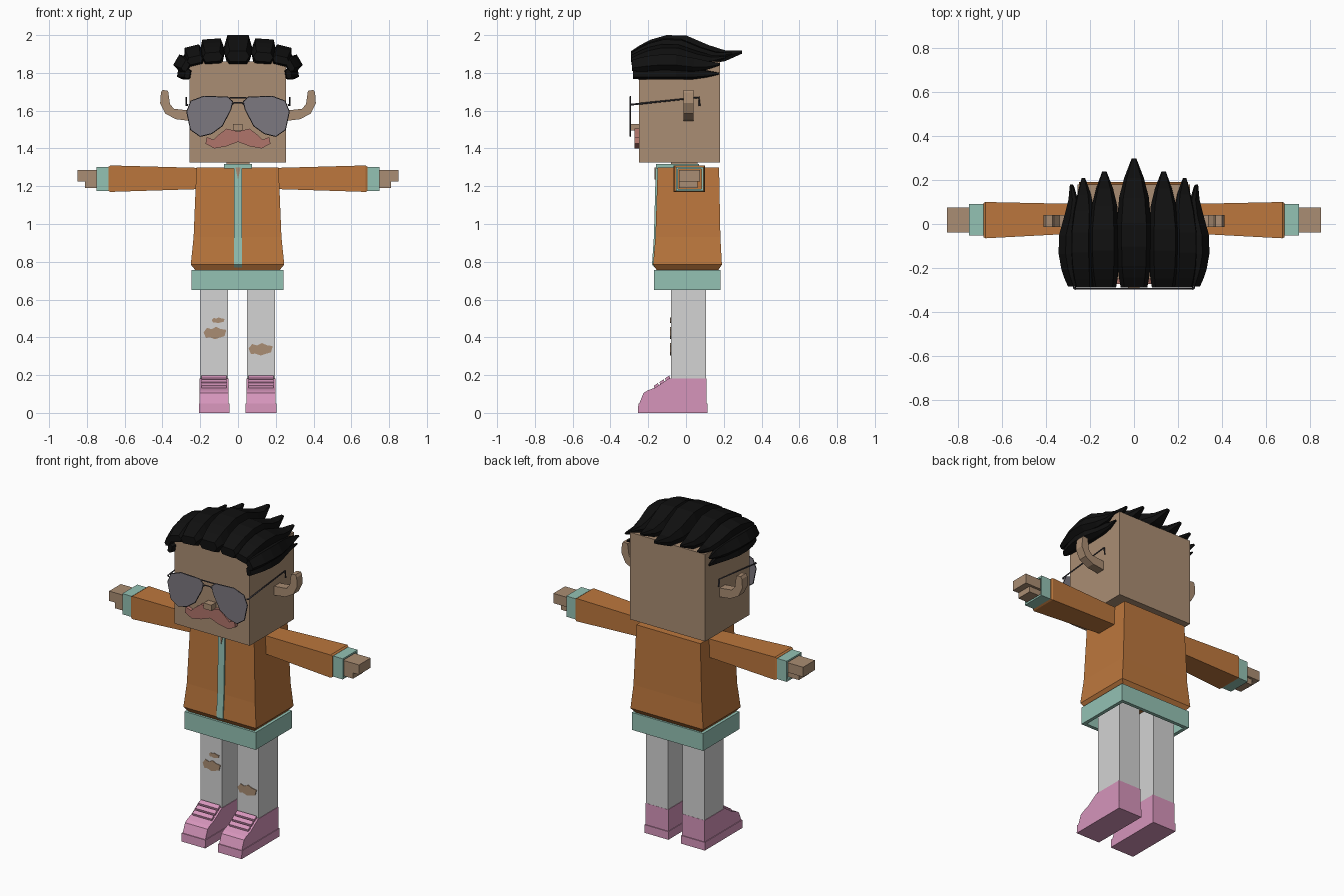
import bpy, bmesh
from math import radians, sin, cos
from mathutils import Vector

cube = bpy.data.objects.get("Cube")
if cube:
    bpy.data.objects.remove(cube, do_unlink=True)


def material(name, rgb):
    lin = [((c / 255 + 0.055) / 1.055) ** 2.4 for c in rgb]
    m = bpy.data.materials.new(name)
    m.use_nodes = True
    m.diffuse_color = (*lin, 1)
    node = next(n for n in m.node_tree.nodes if n.type == 'BSDF_PRINCIPLED')
    node.inputs["Base Color"].default_value = (*lin, 1)
    node.inputs["Roughness"].default_value = 0.8
    return m


SKIN = material("skin", (170, 141, 115))
ORANGE = material("orange cloth", (188, 119, 61))
TEAL = material("teal trim", (148, 194, 180))
GREY = material("light grey denim", (211, 211, 211))
PINK = material("pink shoe", (214, 149, 187))
HAIR = material("black hair", (16, 16, 16))
LENS = material("grey lens", (124, 120, 128))
WIRE = material("dark wire", (62, 60, 66))
ROSE = material("rose moustache", (176, 117, 107))


def loft(name, rings, mat, caps=True, wall=0):
    """Skin a list of point rings; an open tube can get a wall thickness."""
    bm = bmesh.new()
    loops = [[bm.verts.new(p) for p in ring] for ring in rings]
    n = len(loops[0])
    for a, b in zip(loops, loops[1:]):
        for i in range(n):
            j = (i + 1) % n
            bm.faces.new((a[i], a[j], b[j], b[i]))
    if caps:
        bm.faces.new(loops[0])
        bm.faces.new(loops[-1])
    bmesh.ops.recalc_face_normals(bm, faces=bm.faces)
    me = bpy.data.meshes.new(name)
    bm.to_mesh(me)
    bm.free()
    me.materials.append(mat)
    ob = bpy.data.objects.new(name, me)
    bpy.context.collection.objects.link(ob)
    if wall:
        mod = ob.modifiers.new("wall", 'SOLIDIFY')
        mod.thickness = wall
        mod.offset = -1
    return ob


def rect_z(z, x0, x1, y0, y1):
    return [(x0, y0, z), (x1, y0, z), (x1, y1, z), (x0, y1, z)]


def rect_x(x, y0, y1, z0, z1):
    return [(x, y0, z0), (x, y1, z0), (x, y1, z1), (x, y0, z1)]


def box(name, x, y, z, mat):
    return loft(name, [rect_z(h, *x, *y) for h in z], mat)


def prism_y(name, pts, y0, y1, mat):
    """Outline in x, z pushed through y."""
    return loft(name, [[(x, y, z) for x, z in pts] for y in (y0, y1)], mat)


def prism_x(name, pts, x0, x1, mat):
    """Outline in y, z pushed through x."""
    return loft(name, [[(x, y, z) for y, z in pts] for x in (x0, x1)], mat)


def wire(name, pts, radius, closed=False):
    cu = bpy.data.curves.new(name, 'CURVE')
    cu.dimensions = '3D'
    cu.bevel_depth = radius
    cu.bevel_resolution = 0
    cu.use_fill_caps = True
    sp = cu.splines.new('POLY')
    sp.points.add(len(pts) - 1)
    for p, co in zip(sp.points, pts):
        p.co = (*co, 1)
    sp.use_cyclic_u = closed
    cu.materials.append(WIRE)
    ob = bpy.data.objects.new(name, cu)
    bpy.context.collection.objects.link(ob)


# Head, neck and nose
box("head", (-0.257, 0.255), (-0.25, 0.18), (1.325, 1.86), SKIN)
box("neck", (-0.06, 0.06), (-0.08, 0.06), (1.28, 1.33), SKIN)
box("nose", (-0.027, 0.025), (-0.295, -0.24), (1.495, 1.53), SKIN)

# Moustache
half = [(0.06, 1.505), (0.1, 1.475), (0.13, 1.447), (0.165, 1.46), (0.172, 1.425),
        (0.125, 1.40), (0.06, 1.412)]
outline = [(0, 1.49)] + half + [(0, 1.435)] + [(-x, z) for x, z in reversed(half)]
prism_y("moustache", outline, -0.272, -0.245, ROSE)

# Jacket with trim
loft("jacket", [rect_z(0.755, -0.225, 0.22, -0.155, 0.17),
                rect_z(0.785, -0.25, 0.245, -0.174, 0.19),
                rect_z(0.93, -0.235, 0.23, -0.162, 0.182),
                rect_z(1.30, -0.22, 0.215, -0.15, 0.175)], ORANGE)
loft("waistband", [rect_z(z, -0.245, 0.24, -0.17, 0.183) for z in (0.65, 0.757)],
     TEAL, caps=False, wall=0.03)
prism_x("zip_strip", [(-0.15, 0.755), (-0.18, 0.785), (-0.17, 0.93), (-0.16, 1.30), (-0.14, 1.30)],
        -0.022, 0.022, TEAL)
loft("collar", [rect_z(z, -0.075, 0.075, -0.16, 0.07) for z in (1.295, 1.318)],
     TEAL, caps=False, wall=0.02)
prism_y("collar_opening", [(0, 1.235), (0.014, 1.30), (-0.014, 1.30)], -0.166, -0.158, SKIN)

lens_outline = [(0.27, 1.595), (0.248, 1.65), (0.18, 1.675), (0.055, 1.67), (0.03, 1.648),
                (0.04, 1.605), (0.085, 1.52), (0.14, 1.48), (0.2, 1.465), (0.25, 1.5)]
ear_outline = [(0.40, 1.71), (0.37, 1.705), (0.36, 1.635), (0.34, 1.61), (0.25, 1.60),
               (0.25, 1.545), (0.33, 1.555), (0.385, 1.585), (0.412, 1.64), (0.408, 1.695)]
sole = [(0.113, 0), (-0.255, 0), (-0.252, 0.05), (0.113, 0.05)]
upper = [(0.108, 0.05), (-0.247, 0.05), (-0.225, 0.105), (-0.205, 0.118), (-0.16, 0.135),
         (-0.09, 0.182), (0.108, 0.182)]

for side, s in (("left", 1), ("right", -1)):
    # Ear
    prism_y(side + "_ear", [(s * x, z) for x, z in ear_outline], -0.013, 0.04, SKIN)

    # Glasses
    lens = [(s * x, z) for x, z in lens_outline]
    prism_y(side + "_lens", lens, -0.298, -0.292, LENS)
    wire(side + "_rim", [(x, -0.295, z) for x, z in lens], 0.004, True)
    wire(side + "_temple", [(s * 0.265, -0.295, 1.63), (s * 0.274, -0.29, 1.632),
                            (s * 0.274, 0.068, 1.67), (s * 0.274, 0.072, 1.625)], 0.005)

    # Sleeve, cuff and hand
    loft(side + "_sleeve", [rect_x(s * 0.2, -0.04, 0.09, 1.185, 1.297),
                            rect_x(s * 0.675, -0.065, 0.1, 1.17, 1.31),
                            rect_x(s * 0.685, -0.06, 0.095, 1.175, 1.303)], ORANGE)
    loft(side + "_cuff", [rect_x(s * x, -0.053, 0.092, 1.175, 1.302) for x in (0.68, 0.75)],
         TEAL, caps=False, wall=0.015)
    loft(side + "_fingers", [rect_x(s * x, -0.038, 0.075, 1.225, 1.285) for x in (0.68, 0.85)], SKIN)
    loft(side + "_palm", [rect_x(s * x, -0.038, 0.06, 1.19, 1.226) for x in (0.68, 0.81)], SKIN)

    # Leg and shoe
    c = 0.122 if s > 0 else -0.126
    box(side + "_leg", (c - 0.074, c + 0.074), (-0.08, 0.107), (0.15, 0.77), GREY)
    prism_x(side + "_sole", sole, c - 0.081, c + 0.081, PINK)
    prism_x(side + "_shoe", upper, c - 0.077, c + 0.077, PINK)
    for k in range(3):
        y, z = -0.155 + 0.03 * k, 0.14 + 0.02 * k
        bar = [(y - 0.012, z - 0.01), (y - 0.015, z + 0.004), (y + 0.007, z + 0.018), (y + 0.012, z)]
        prism_x(f"{side}_lace_{k + 1}", bar, c - 0.066, c + 0.066, PINK)

# Glasses bridges
wire("upper_bridge", [(-0.045, -0.295, 1.668), (0.045, -0.295, 1.668)], 0.004)
wire("lower_bridge", [(-0.033, -0.295, 1.63), (-0.02, -0.295, 1.642), (0.02, -0.295, 1.642),
                      (0.033, -0.295, 1.63)], 0.004)

# Torn knees: ragged skin patches
ragged = [(-1, 0.1), (-0.7, 0.85), (-0.3, 0.6), (0.1, 1), (0.5, 0.65), (1, 0.5),
          (0.85, -0.5), (0.4, -0.75), (0, -1), (-0.45, -0.7), (-0.8, -0.8)]
for name, x, z, w, h in (("right_knee_tear", -0.122, 0.423, 0.06, 0.033),
                         ("right_small_tear", -0.105, 0.49, 0.034, 0.015),
                         ("left_knee_tear", 0.12, 0.337, 0.064, 0.033)):
    prism_y(name, [(x + w * a, z + h * b) for a, b in ragged], -0.084, -0.078, SKIN)

# Hair: tapered locks running front to back, rolled outwards at the sides
# stations along a lock: position, width, bottom, top
stations = [(0, 0.8, 0, 0.4), (0.08, 0.92, -0.1, 0.62), (0.17, 1, -0.1, 0.82), (0.32, 1.04, -0.1, 1),
            (0.5, 1.04, -0.1, 0.98), (0.7, 0.9, -0.1, 0.62), (0.85, 0.6, 0.02, 0.42), (1, 0.15, 0.3, 0.42)]


def lock(name, x, z, width, height, roll, y0, y1):
    across = Vector((cos(roll), 0, -sin(roll)))
    up = Vector((sin(roll), 0, cos(roll)))
    rings = []
    for t, w, low, high in stations:
        mid = (low + high) / 2
        base = Vector((x, y0 + (y1 - y0) * t, z))
        section = [(-0.36, low), (0.36, low), (0.5, mid), (0.36, high), (-0.36, high), (-0.5, mid)]
        rings.append([base + across * (a * w * width) + up * (b * height) for a, b in section])
    loft(name, rings, HAIR)


lock("middle_lock", 0, 1.86, 0.15, 0.14, 0, -0.29, 0.297)
for side, s in (("left", 1), ("right", -1)):
    lock(side + "_crown_lock", s * 0.132, 1.86, 0.13, 0.12, s * radians(4), -0.29, 0.24)
    lock(side + "_top_lock", s * 0.222, 1.85, 0.105, 0.095, s * radians(14), -0.288, 0.21)
    lock(side + "_upper_side_lock", s * 0.262, 1.832, 0.085, 0.075, s * radians(60), -0.285, 0.18)
    lock(side + "_lower_side_lock", s * 0.255, 1.792, 0.065, 0.065, s * radians(80), -0.28, 0.175)
